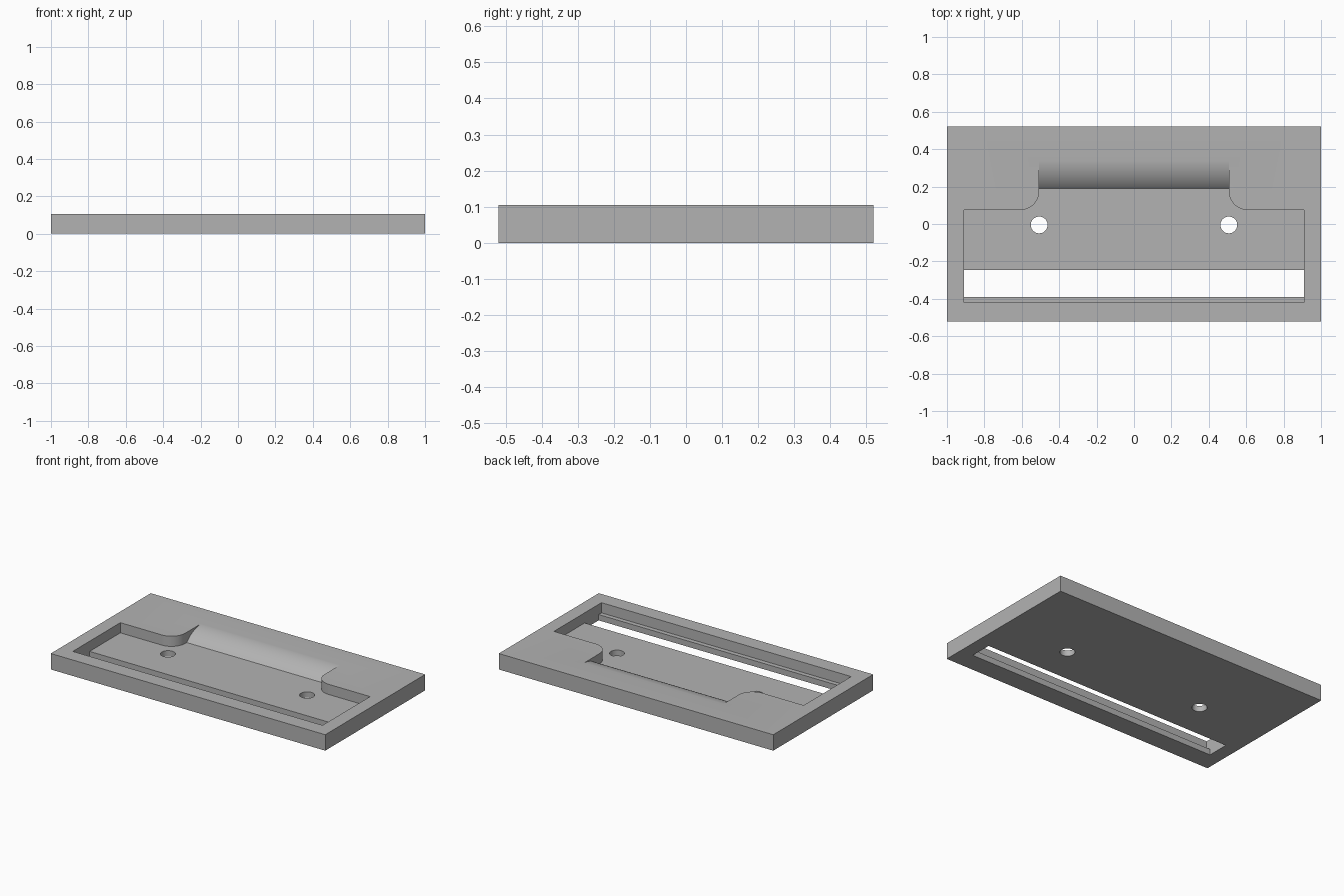
import bpy, bmesh, math

cube = bpy.data.objects.get("Cube")
if cube:
    bpy.data.objects.remove(cube, do_unlink=True)

HEIGHT, FLOOR = 0.105, 0.038
NOTCH_X = 0.507      # half width of the raised-back notch
RAMP_FOOT, RAMP_TOP = 0.19, 0.35

grey = bpy.data.materials.new("plain_grey")
grey.use_nodes = True
colour = (0.45, 0.45, 0.45, 1)
grey.diffuse_color = colour
grey.node_tree.nodes["Principled BSDF"].inputs["Base Color"].default_value = colour


def prism(name, outline, start, end, place):
    """Closed outline swept from start to end; place(a, b, t) gives the 3D point."""
    bm = bmesh.new()
    face = bm.faces.new([bm.verts.new(place(a, b, start)) for a, b in outline])
    swept = bmesh.ops.extrude_face_region(bm, geom=[face])["geom"]
    shift = place(0, 0, end) - place(0, 0, start)
    bmesh.ops.translate(bm, vec=shift,
                        verts=[g for g in swept if isinstance(g, bmesh.types.BMVert)])
    bmesh.ops.recalc_face_normals(bm, faces=bm.faces)
    mesh = bpy.data.meshes.new(name)
    bm.to_mesh(mesh)
    bm.free()
    obj = bpy.data.objects.new(name, mesh)
    mesh.materials.append(grey)
    bpy.context.collection.objects.link(obj)
    return obj


def upright(a, b, t):
    return Vector((a, b, t))


def sideways(a, b, t):
    return Vector((t, a, b))


def rectangle(x, y0, y1):
    return [(-x, y0), (x, y0), (x, y1), (-x, y1)]


def cut(target, cutter):
    mod = target.modifiers.new("cut", "BOOLEAN")
    mod.operation, mod.solver, mod.object = "DIFFERENCE", "EXACT", cutter
    bpy.context.view_layer.objects.active = target
    bpy.ops.object.modifier_apply(modifier=mod.name)
    bpy.data.objects.remove(cutter, do_unlink=True)


from mathutils import Vector

# Main plate
plate = prism("base_plate", rectangle(1, -0.52, 0.52), 0, HEIGHT, upright)

# Pocket with rounded shoulders leading into the notch
radius = 0.1
half = [(0.91, -0.42), (0.91, 0.075)]
for i in range(13):
    a = math.radians(270 - 90 * i / 12)
    half.append((NOTCH_X + radius + radius * math.cos(a),
                 0.075 + radius + radius * math.sin(a)))
half.append((NOTCH_X, RAMP_TOP + 0.01))
pocket = prism("pocket_cutter", half + [(-x, y) for x, y in reversed(half)],
               FLOOR, 0.3, upright)

# Rounded ramp left standing at the back of the notch
crest = HEIGHT + 0.0005
run, rise = RAMP_TOP - RAMP_FOOT, crest - FLOOR
bend = (run ** 2 + rise ** 2) / (2 * rise)
sweep = math.asin(run / bend)
profile = [(RAMP_FOOT, 0)]
for i in range(17):
    a = sweep * (1 - i / 16)
    profile.append((RAMP_TOP - bend * math.sin(a), crest - bend * (1 - math.cos(a))))
profile += [(0.45, crest), (0.45, 0)]
cut(pocket, prism("ramp_cutter", profile, -0.7, 0.7, sideways))
cut(plate, pocket)

# Long slot through the floor
cut(plate, prism("slot_cutter", rectangle(0.9099, -0.39, -0.245), -0.1, 0.06, upright))

# Two screw holes
for side in (-1, 1):
    ring = [(side * NOTCH_X + 0.045 * math.cos(math.tau * i / 32),
             -0.005 + 0.045 * math.sin(math.tau * i / 32)) for i in range(32)]
    cut(plate, prism("hole_cutter", ring, -0.1, 0.08, upright))

bpy.ops.object.select_all(action="DESELECT")
plate.select_set(True)
bpy.context.view_layer.objects.active = plate
bpy.ops.object.shade_smooth_by_angle(angle=math.radians(30))
